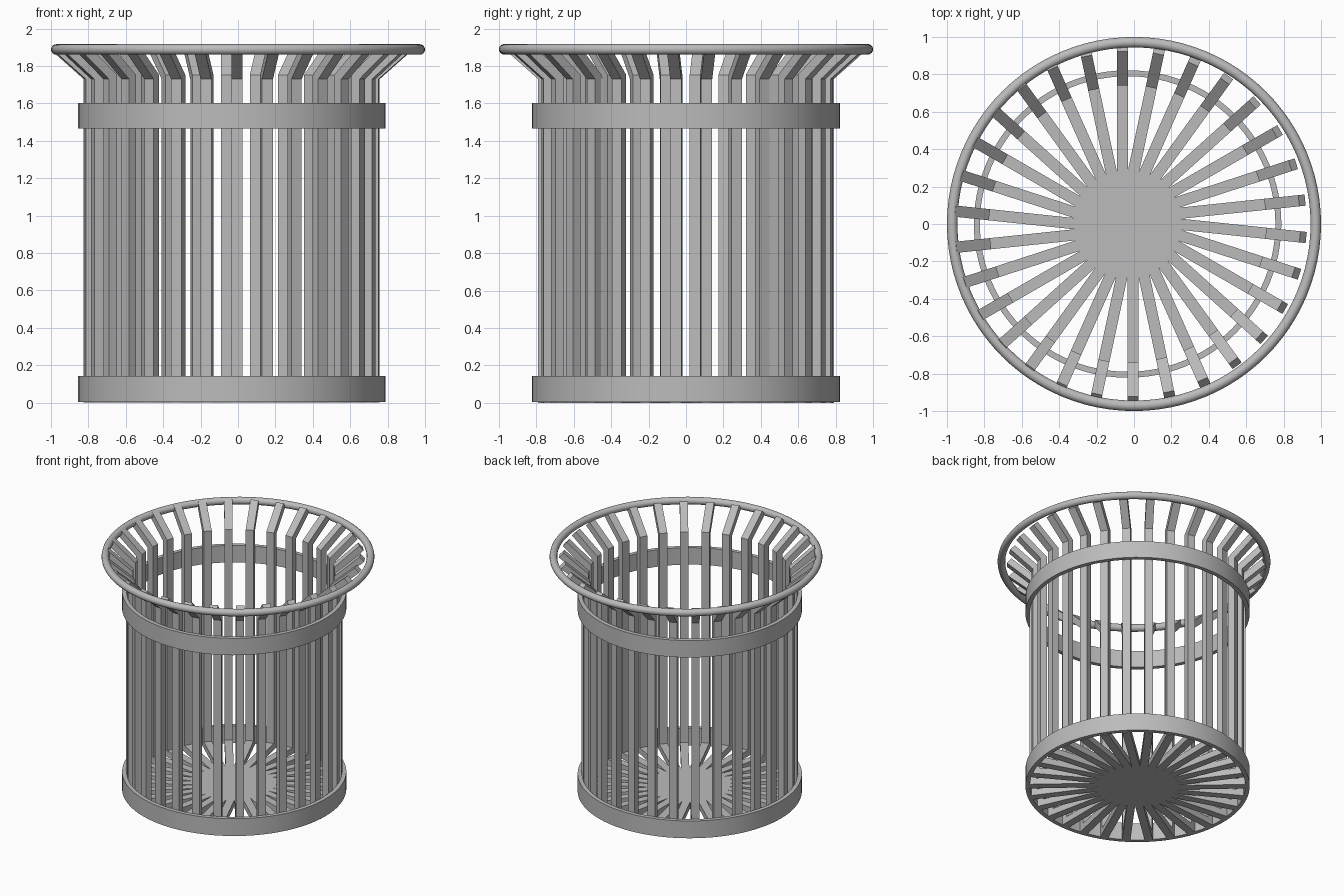
import bpy, bmesh, math
from mathutils import Matrix

cube = bpy.data.objects.get("Cube")
if cube:
    bpy.data.objects.remove(cube, do_unlink=True)

steel = bpy.data.materials.new("grey steel")
steel.use_nodes = True
GREY = (0.5, 0.5, 0.5, 1)
steel.diffuse_color = GREY
steel.node_tree.nodes["Principled BSDF"].inputs["Base Color"].default_value = GREY

CX = -0.034          # axis of the basket body, slightly off the rim's axis
SLATS = 30
SLAT_W = 0.06


def mesh_from(name, bm):
    bmesh.ops.recalc_face_normals(bm, faces=bm.faces)
    me = bpy.data.meshes.new(name)
    bm.to_mesh(me)
    bm.free()
    me.materials.append(steel)
    return me


def add_object(name, me):
    ob = bpy.data.objects.new(name, me)
    bpy.context.collection.objects.link(ob)
    return ob


def revolve(name, profile, x, steps=96):
    """Spin a closed (radius, height) profile about the vertical axis."""
    bm = bmesh.new()
    rows = []
    for i in range(steps):
        a = 2 * math.pi * i / steps
        rows.append([bm.verts.new((r * math.cos(a), r * math.sin(a), z)) for r, z in profile])
    n = len(profile)
    for i in range(steps):
        p, q = rows[i], rows[(i + 1) % steps]
        for k in range(n):
            m = (k + 1) % n
            bm.faces.new((p[k], q[k], q[m], p[m]))
    ob = add_object(name, mesh_from(name, bm))
    ob.location.x = x
    bpy.ops.object.select_all(action='DESELECT')
    ob.select_set(True)
    bpy.context.view_layer.objects.active = ob
    bpy.ops.object.shade_smooth_by_angle(angle=math.radians(40))
    return ob


# Flat hoops around the body
for name, low, high in (("bottom_hoop", 0.003, 0.143), ("upper_hoop", 1.465, 1.602)):
    revolve(name, [(0.79, low), (0.822, low), (0.822, high), (0.79, high)], CX)

# Round top rim
TUBE = 0.028
rim = [(0.972 + TUBE * math.cos(2 * math.pi * k / 16),
        1.889 + TUBE * math.sin(2 * math.pi * k / 16)) for k in range(16)]
revolve("top_rim", rim, 0)

# Bent slat: floor spoke, upright and flared tip, as matching inner and outer edges
outer = [(0, 0), (0.79, 0), (0.79, 1.73), (0.957, 1.878)]
inner = [(0, 0.05), (0.74, 0.05), (0.74, 1.753), (0.923, 1.914)]
bm = bmesh.new()
sides = []
for y in (-0.002, SLAT_W - 0.002):
    o = [bm.verts.new((r, y, z)) for r, z in outer]
    i = [bm.verts.new((r, y, z)) for r, z in inner]
    sides.append((o, i))
(o1, i1), (o2, i2) = sides
for k in range(len(outer) - 1):
    bm.faces.new((o1[k], o1[k + 1], i1[k + 1], i1[k]))
    bm.faces.new((o2[k], o2[k + 1], i2[k + 1], i2[k]))
    bm.faces.new((o1[k], o1[k + 1], o2[k + 1], o2[k]))
    bm.faces.new((i1[k], i1[k + 1], i2[k + 1], i2[k]))
for k in (0, -1):
    bm.faces.new((o1[k], o2[k], i2[k], i1[k]))
slat = mesh_from("slat", bm)

# Ring of slats sharing one mesh
for k in range(SLATS):
    ob = add_object(f"slat_{k + 1:02d}", slat)
    angle = math.pi / 2 + 2 * math.pi * k / SLATS
    ob.matrix_world = Matrix.Translation((CX, 0, 0)) @ Matrix.Rotation(angle, 4, 'Z')
